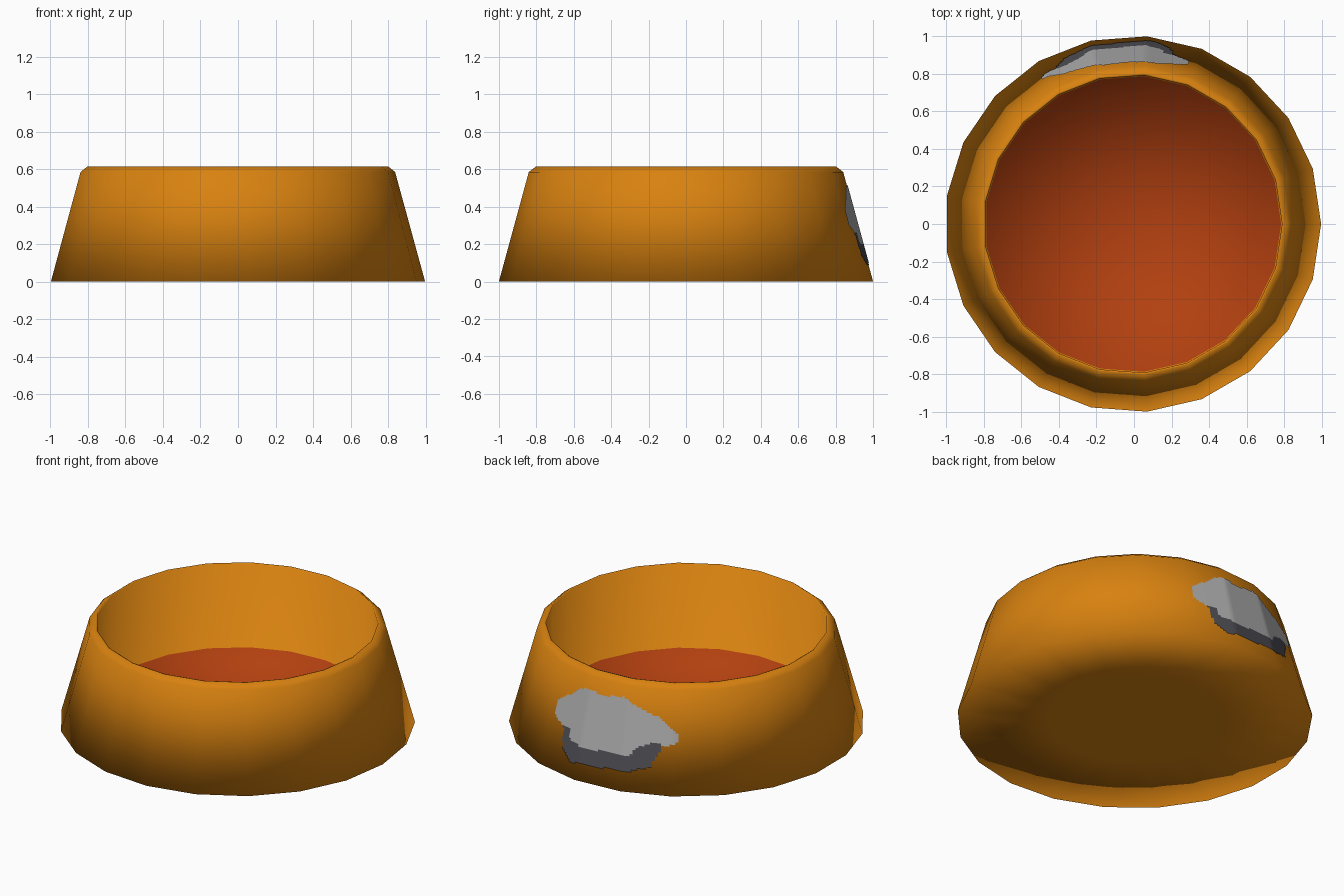
import bpy, bmesh, math

if "Cube" in bpy.data.objects:
    bpy.data.objects.remove(bpy.data.objects["Cube"])

SIDES = 21          # low-poly ring count
R = 1.003           # base radius to the corners
CX = -0.0056        # odd side count: shift so the bounds are centred
TOP_Z, TOP_R = 0.585, 0.843   # top of the sloping wall


def material(name, rgb):
    m = bpy.data.materials.new(name)
    m.diffuse_color = (*rgb, 1.0)
    m.use_nodes = True
    m.node_tree.nodes["Principled BSDF"].inputs["Base Color"].default_value = m.diffuse_color
    return m


orange = material("orange_plastic", (0.69, 0.223, 0.005))
red = material("red_brown_inside", (0.445, 0.051, 0.005))
grey = material("light_grey", (0.43, 0.43, 0.43))
dark = material("dark_grey", (0.075, 0.075, 0.09))


def finish(name, bm, mats):
    mesh = bpy.data.meshes.new(name)
    bm.to_mesh(mesh)
    bm.free()
    for m in mats:
        mesh.materials.append(m)
    for p in mesh.polygons:
        p.use_smooth = True
    ob = bpy.data.objects.new(name, mesh)
    bpy.context.collection.objects.link(ob)
    return ob


# Bowl: one closed profile turned round the z axis, floor in its own colour
profile = [(0, 0), (0.5, 0), (R, 0), (TOP_R, TOP_Z), (0.805, 0.615),
           (0.795, 0.612), (0.79, 0.093), (0, 0.093)]
bm = bmesh.new()
rings = []
for r, z in profile:
    if r == 0:
        rings.append([bm.verts.new((CX, 0, z))] * SIDES)
    else:
        rings.append([bm.verts.new((CX + r * math.cos(math.tau * i / SIDES),
                                    r * math.sin(math.tau * i / SIDES), z))
                      for i in range(SIDES)])
for k, (a, b) in enumerate(zip(rings, rings[1:])):
    for i in range(SIDES):
        j = (i + 1) % SIDES
        loop = list(dict.fromkeys((a[i], a[j], b[j], b[i])))
        f = bm.faces.new(loop)
        f.material_index = 1 if k == len(rings) - 2 else 0
bmesh.ops.recalc_face_normals(bm, faces=bm.faces)
finish("bowl", bm, [orange, red])

# Back emblem: outlines as (degrees from +y towards -x, height)
patch = [(-19, .30), (-19, .385), (-6.7, .514), (3, .50), (10.7, .52),
         (17.7, .469), (24.6, .432), (31.6, .351), (31.6, .295), (26.4, .27),
         (25.4, .238), (22.5, .152), (13.4, .107), (3.1, .106), (-7.2, .09),
         (-12.1, .144), (-13.4, .255)]
shade = [(-14, .268), (-10.7, .268), (-9.2, .2), (-1.7, .188), (6.1, .197),
         (14.7, .196), (16.9, .249), (21.1, .28), (25.6, .29), (27, .05),
         (-14, .05)]


def inside(pt, poly):
    x, y = pt
    hit = False
    for (x1, y1), (x2, y2) in zip(poly, poly[1:] + poly[:1]):
        if (y1 > y) != (y2 > y) and x < x1 + (y - y1) * (x2 - x1) / (y2 - y1):
            hit = not hit
    return hit


def on_wall(deg, z, lift=0.005):
    """Point on the faceted sloping wall, lifted slightly off it."""
    ang = math.radians(90 + deg)
    step = math.tau / SIDES
    off = ang % step - step / 2
    r = (R + (TOP_R - R) * z / TOP_Z) * math.cos(step / 2) / math.cos(off) + lift
    return (CX + r * math.cos(ang), r * math.sin(ang), z)


# Thin plate made of small cells, dark along the lower edge
bm = bmesh.new()
verts = {}
DA, DZ = 1.0, 0.0125


def vert(i, k):
    if (i, k) not in verts:
        verts[i, k] = bm.verts.new(on_wall(i * DA, k * DZ))
    return verts[i, k]


for i in range(-22, 34):
    for k in range(5, 45):
        centre = ((i + 0.5) * DA, (k + 0.5) * DZ)
        if inside(centre, patch):
            f = bm.faces.new((vert(i, k), vert(i, k + 1),
                              vert(i + 1, k + 1), vert(i + 1, k)))
            f.material_index = 1 if inside(centre, shade) else 0
bm.normal_update()
for f in bm.faces:               # make every cell face outwards
    if f.normal.y < 0:
        f.normal_flip()
finish("back_emblem", bm, [grey, dark])
